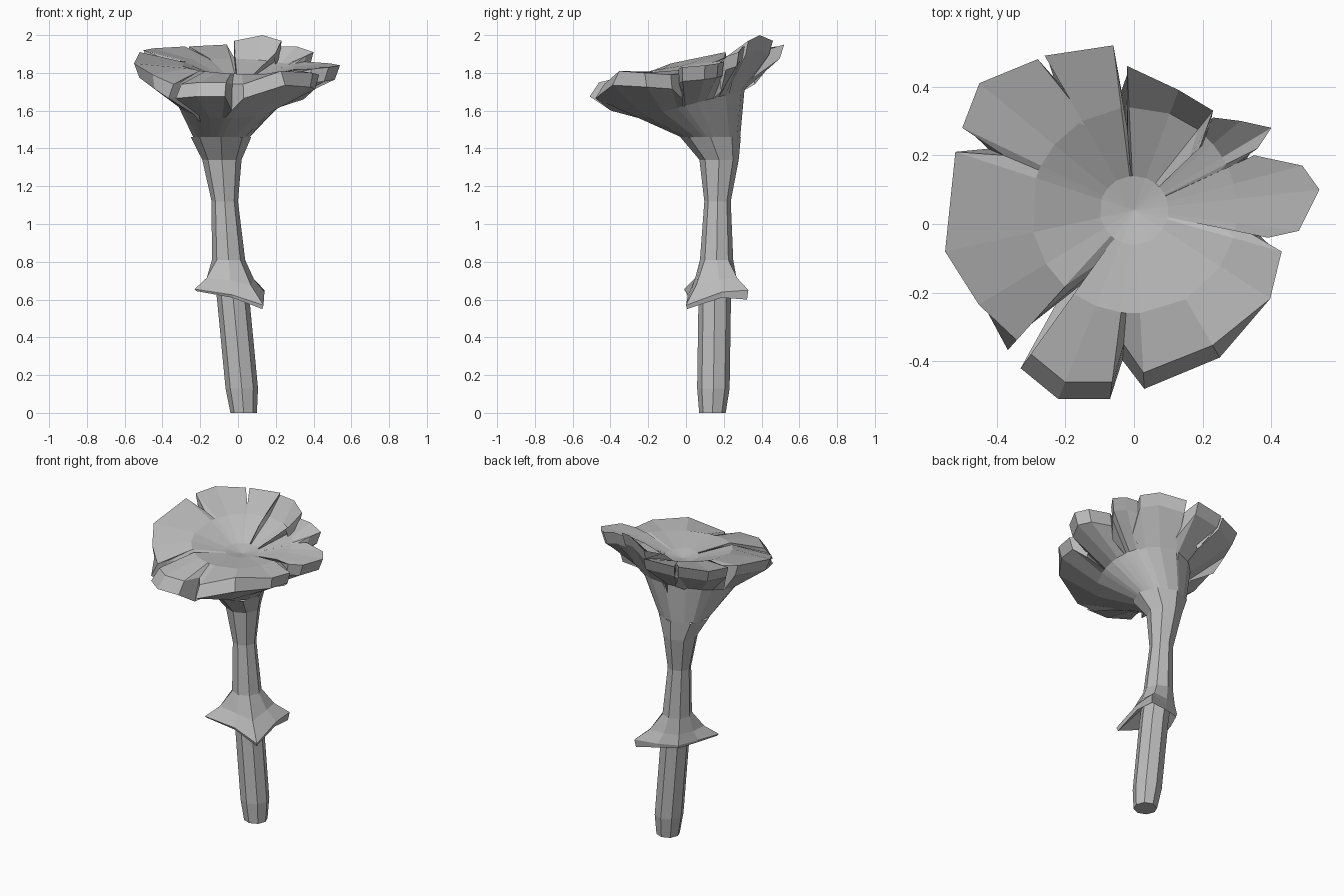
import bpy, bmesh
from math import sin, cos, pi, atan2, hypot
from mathutils import Vector

old = bpy.data.objects.get("Cube")
if old:
    bpy.data.objects.remove(old)

grey = bpy.data.materials.new("stone grey")
grey.use_nodes = True
colour = (0.5, 0.5, 0.5, 1)
grey.diffuse_color = colour
grey.node_tree.nodes["Principled BSDF"].inputs["Base Color"].default_value = colour


def on_octagon(cx, cy, r, z, a):
    """Point in direction a on a level eight-sided ring."""
    d = r * cos(pi / 8) / cos(a % (pi / 4) - pi / 8)
    return Vector((cx + d * cos(a), cy + d * sin(a), z))


def octagon(*ring):
    return [on_octagon(*ring, i * pi / 4) for i in range(8)]


def loft(name, rings, flat_start=False, apex=None):
    """Skin closed rings, optionally closing the first flat and the last to a point."""
    bm = bmesh.new()
    rows = [[bm.verts.new(p) for p in ring] for ring in rings]
    n = len(rows[0])
    for low, high in zip(rows, rows[1:]):
        for i in range(n):
            j = (i + 1) % n
            bm.faces.new((low[i], low[j], high[j], high[i]))
    if flat_start:
        bm.faces.new(rows[0])
    if apex is not None:
        tip = bm.verts.new(apex)
        for i in range(n):
            bm.faces.new((rows[-1][i], rows[-1][(i + 1) % n], tip))
    bmesh.ops.recalc_face_normals(bm, faces=bm.faces)
    mesh = bpy.data.meshes.new(name)
    bm.to_mesh(mesh)
    bm.free()
    mesh.materials.append(grey)
    obj = bpy.data.objects.new(name, mesh)
    bpy.context.collection.objects.link(obj)


# Leaning stem: centre x, centre y, radius, height
collar = (-.05, .162, .088, .81)
neck = (-.09, .13, .16, 1.46)
stem = [(.03, .14, .07, 0), (.02, .145, .086, .13), (-.025, .152, .086, .6),
        collar, (-.07, .167, .07, 1.12), (-.085, .175, .104, 1.34), neck]
loft("stem", [octagon(*s) for s in stem], flat_start=True)

# Skirt around the stem: drooping pointed hem, as x, y, upper z, lower z
hem = [(.14, .19, .64, .61), (.14, .33, .65, .6), (0, .29, .645, .62), (-.12, .25, .65, .63),
       (-.18, .13, .655, .64), (-.23, -.01, .655, .645), (-.03, .01, .625, .61), (.135, 0, .57, .55)]
flare, edge, under = [], [], []
for (x, y, z_up, z_low), start in zip(hem, octagon(*collar)):
    rim = Vector((x, y, z_up))
    flare.append(start.lerp(rim, .45) + Vector((0, 0, -.025)))
    edge.append(rim)
    under.append(Vector((-.04 + .96 * (x + .04), .16 + .96 * (y - .16), z_low)))
loft("skirt", [octagon(*collar), flare, edge, under, octagon(-.033, .154, .084, .69)])

# Cap lobes, counter-clockwise: each is its rim points, then the notch that ends it (x, y, z)
lobes = [
    [(.39, -.04, 1.82), (.48, -.02, 1.83), (.54, .1, 1.84), (.49, .17, 1.85), (.35, .2, 1.86), (.29, .17, 1.84)],
    [(.36, .22, 1.89), (.4, .28, 1.91), (.31, .3, 1.94), (.23, .31, 1.94), (.19, .22, 1.89)],
    [(.23, .33, 1.97), (.13, .39, 2.0), (-.02, .46, 1.97), (-.02, .28, 1.88)],
    [(-.06, .52, 1.95), (-.26, .49, 1.94), (-.16, .33, 1.88)],
    [(-.28, .48, 1.94), (-.45, .41, 1.93), (-.5, .28, 1.92), (-.38, .2, 1.87)],
    [(-.52, .21, 1.91), (-.55, -.08, 1.85), (-.46, -.24, 1.79), (-.37, -.37, 1.74),
     (-.32, -.31, 1.75), (-.12, -.14, 1.77)],
    [(-.33, -.42, 1.74), (-.22, -.51, 1.75), (-.07, -.51, 1.75), (-.03, -.35, 1.74)],
    [(.03, -.48, 1.74), (.25, -.39, 1.81), (.4, -.22, 1.8), (.43, -.08, 1.79), (.31, -.01, 1.8)],
]
hub = Vector((0, .04, 1.755))
base, swell, lower, upper, dish, well = [], [], [], [], [], []
for lobe in lobes:
    for k, (x, y, z) in enumerate(lobe):
        notch = k == len(lobe) - 1
        a = atan2(y - hub.y, x - hub.x)
        r = hypot(x - hub.x, y - hub.y)
        spot = lambda d, h: Vector((hub.x + d * cos(a), hub.y + d * sin(a), h))
        # The rim face leans outward below at the front, inward below at the back
        lean = min(max((-.2 - y) / .2, 0), 1)
        if notch:
            rim, low = spot(r, z), spot(r * 1.12, z - .14)
        else:
            rim, low = spot(r * (1 - .09 * lean), z), spot(r * (.95 + .05 * lean), z - .075)
        # Unbroken funnel below, tilted toward the front
        start = on_octagon(*neck, a)
        full = Vector((-.05 + .27 * cos(a), .03 + .28 * sin(a), 1.635 + .075 * sin(a)))
        reach = hypot(full.x - hub.x, full.y - hub.y)
        base.append(start)
        swell.append(start.lerp(full, min(1, .85 * r / reach)))
        lower.append(low)
        upper.append(rim)
        # Shallow bowl above
        if r * .85 > .3:
            dish.append(spot(.3, 1.835 + .04 * sin(a) - .01 * cos(a)))
        else:
            dish.append(hub.lerp(rim, .85))
        well.append(spot(.1, 1.775))
loft("cap", [base, swell, lower, upper, dish, well], apex=hub)
